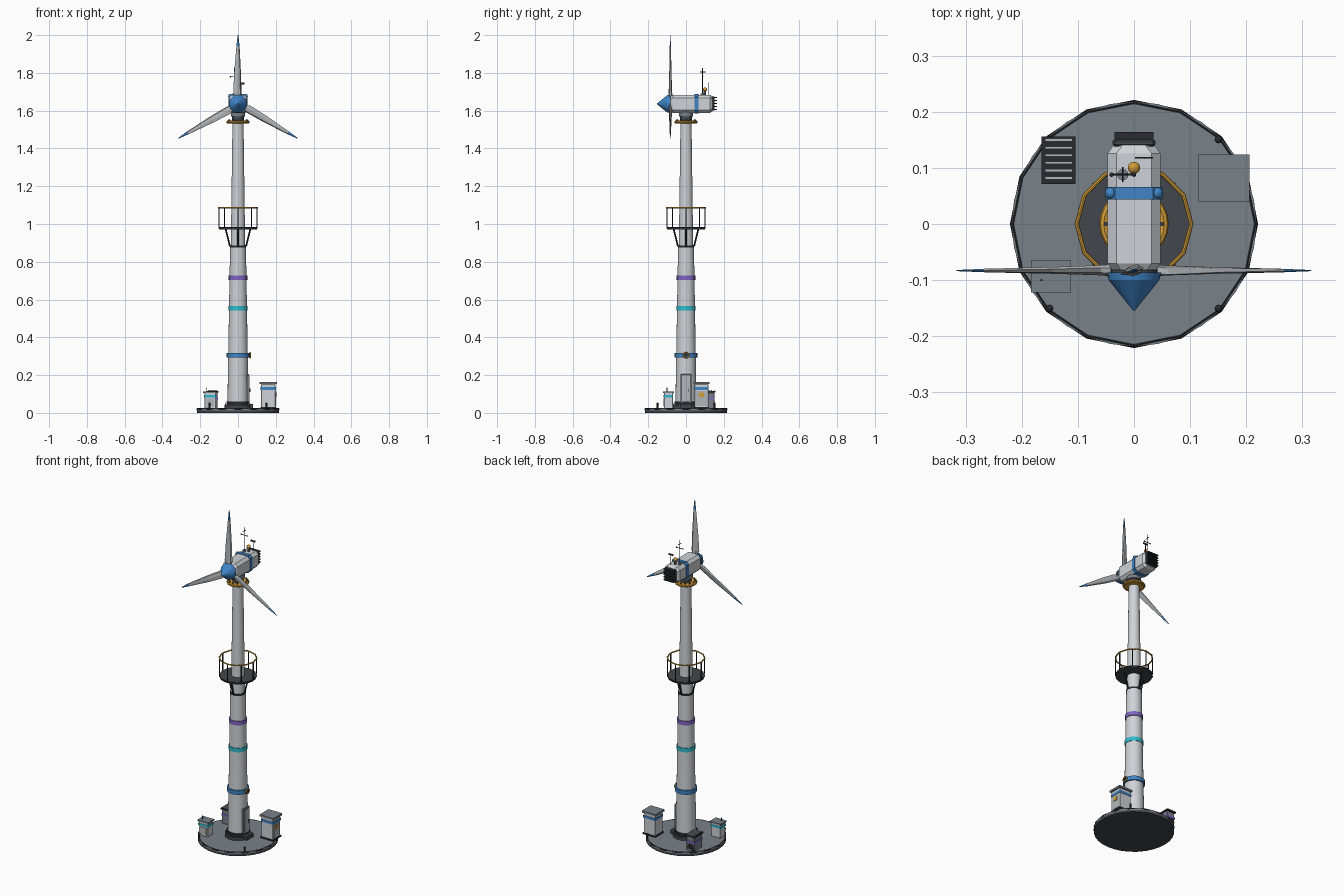
import bpy, bmesh
from math import sin, cos, pi, radians
from mathutils import Vector, Matrix

if "Cube" in bpy.data.objects:
    bpy.data.objects.remove(bpy.data.objects["Cube"])


def material(name, *rgb):
    m = bpy.data.materials.new(name)
    m.use_nodes = True
    m.diffuse_color = (*rgb, 1)
    m.node_tree.nodes["Principled BSDF"].inputs["Base Color"].default_value = (*rgb, 1)
    return m


WHITE = material("off white", .62, .65, .68)
PALE = material("pale grey", .45, .47, .49)
SLATE = material("slate grey", .19, .22, .25)
CHAR = material("charcoal", .055, .062, .07)
DARK = material("near black", .02, .023, .027)
BLUE = material("blue", .05, .23, .56)
YELLOW = material("amber", .65, .34, .04)
CYAN = material("cyan", .03, .5, .62)
PURPLE = material("violet", .22, .13, .55)
smooth = []


def finish(name, bm, mats, soft=False):
    bmesh.ops.recalc_face_normals(bm, faces=bm.faces)
    me = bpy.data.meshes.new(name)
    bm.to_mesh(me)
    bm.free()
    ob = bpy.data.objects.new(name, me)
    bpy.context.collection.objects.link(ob)
    for m in mats if isinstance(mats, list) else [mats]:
        me.materials.append(m)
    if soft:
        smooth.append(ob)
    return ob


def box(name, x, y, z, mat, bevel=0):
    """Box from three (low, high) ranges."""
    bm = bmesh.new()
    bmesh.ops.create_cube(bm, size=1)
    for v in bm.verts:
        v.co = [(a + b) / 2 + c * (b - a) for c, (a, b) in zip(v.co, (x, y, z))]
    if bevel:
        bmesh.ops.bevel(bm, geom=bm.edges[:], offset=bevel, segments=1, affect='EDGES')
    return finish(name, bm, mat)


def rod(name, a, b, r, mat, r2=None, n=8):
    """Cylinder or cone between two points."""
    a, b = Vector(a), Vector(b)
    turn = (b - a).to_track_quat('Z', 'Y').to_matrix().to_4x4()
    bm = bmesh.new()
    bmesh.ops.create_cone(bm, cap_ends=True, segments=n, radius1=r,
                          radius2=r if r2 is None else r2, depth=(b - a).length,
                          matrix=Matrix.Translation((a + b) / 2) @ turn)
    return finish(name, bm, mat, True)


def drum(name, z0, z1, r, mat, r2=None, n=24):
    return rod(name, (0, 0, z0), (0, 0, z1), r, mat, r2, n)


def ball(name, at, r, mat):
    bm = bmesh.new()
    bmesh.ops.create_uvsphere(bm, u_segments=12, v_segments=8, radius=r,
                              matrix=Matrix.Translation(at))
    return finish(name, bm, mat, True)


def loft(bm, rings):
    """Skin equal-length rings of points and cap both ends."""
    rows = [[bm.verts.new(p) for p in ring] for ring in rings]
    for a, b in zip(rows, rows[1:]):
        for i in range(len(a)):
            j = (i + 1) % len(a)
            bm.faces.new((a[i], a[j], b[j], b[i]))
    bm.faces.new(rows[0])
    bm.faces.new(rows[-1])


def ring(name, at, major, minor, mat, n=24, axis='Z'):
    bpy.ops.mesh.primitive_torus_add(major_radius=major, minor_radius=minor,
                                     major_segments=n, minor_segments=8, location=at)
    ob = bpy.context.object
    ob.name = name
    if axis == 'X':
        ob.rotation_euler.y = pi / 2
    ob.data.materials.append(mat)
    smooth.append(ob)


def polar(r, k, n, z, start=0):
    t = start + 2 * pi * k / n
    return (r * cos(t), r * sin(t), z)


# Foundation
drum("foundation_underside", 0, .012, .218, CHAR, n=32)
drum("foundation_deck", .012, .024, .218, SLATE, n=32)
ring("foundation_rim", (0, 0, .02), .216, .005, DARK, 16)
for k in range(4):
    x, y, z = polar(.213, k, 4, .024, pi / 4)
    rod("bollard", (x, y, z), (x, y, .045), .005, DARK)
    ball("bollard_cap", (x, y, .047), .007, DARK)

# Tower
drum("tower_foot", .024, .042, .072, CHAR)
drum("tower_flange", .042, .06, .062, DARK)
for k in range(12):
    x, y, z = polar(.067, k, 12, .042)
    rod("foot_bolt", (x, y, z), (x, y, .05), .003, SLATE, n=6)
drum("tower_lower", .05, .88, .056, WHITE, .042)
drum("tower_joint", .876, .886, .043, DARK)
drum("tower_upper", .88, 1.56, .038, WHITE, .029)
for name, z, r, m in (("blue_band", .305, .06, BLUE), ("cyan_band", .555, .051, CYAN),
                      ("violet_band", .715, .049, PURPLE)):
    drum(name, z - .012, z + .012, r, m)

# Tower door and hand wheel
box("tower_door", (.045, .059), (-.028, .028), (.05, .205), SLATE, .002)
box("door_panel", (.058, .061), (-.021, .021), (.06, .197), PALE)
box("door_handle", (.06, .065), (.012, .016), (.11, .13), DARK)
box("door_step", (.05, .08), (-.03, .03), (.024, .048), CHAR)
ring("hand_wheel", (.064, 0, .305), .014, .004, YELLOW, 12, 'X')
rod("wheel_hub", (.055, 0, .305), (.069, 0, .305), .006, DARK)

# Service platform
drum("platform_floor", .972, .984, .1, CHAR, n=24)
ring("platform_edge", (0, 0, .98), .1, .004, DARK, 12)
ring("hand_rail", (0, 0, 1.086), .102, .004, YELLOW, 12)
for k in range(8):
    rod("rail_post", polar(.101, k, 8, .98), polar(.101, k, 8, 1.086), .003, DARK, n=6)
for k in range(4):
    rod("platform_strut", polar(.043, k, 4, .882), polar(.066, k, 4, .976), .0045, DARK)

# Yaw bearing
drum("yaw_plate", 1.532, 1.546, .05, YELLOW)
ring("yaw_ring", (0, 0, 1.54), .054, .008, YELLOW)
drum("yaw_neck", 1.546, 1.575, .031, CHAR)
drum("yaw_collar", 1.57, 1.592, .038, SLATE)
for k in range(12):
    x, y, z = polar(.05, k, 12, 1.54)
    rod("yaw_bolt", (x, y, z), (x, y, 1.554), .004, CHAR, n=6)

# Nacelle and its strap
AXIS = 1.636


def octagon(y, w, h, c):
    pts = [(w, h - c), (w - c, h), (c - w, h), (-w, h - c),
           (-w, c - h), (c - w, -h), (w - c, -h), (w, c - h)]
    return [(x, y, AXIS + z) for x, z in pts]


bm = bmesh.new()
loft(bm, [octagon(y, w, h, .016) for y, w, h in
          ((-.082, .04, .04), (-.07, .047, .048), (.126, .047, .048), (.141, .036, .04))])
finish("nacelle", bm, WHITE)
bm = bmesh.new()
loft(bm, [octagon(y, .051, .052, .017) for y in (.044, .066)])
finish("nacelle_strap", bm, BLUE)
for s in (-1, 1):
    ball("strap_clamp", (s * .041, .055, AXIS + .041), .011, BLUE)

# Rear cooling grille
box("grille_body", (-.038, .038), (.138, .152), (AXIS - .036, AXIS + .04), CHAR, .004)
for k in range(5):
    z = AXIS - .03 + k * .016
    box("grille_slat", (-.035, .035), (.15, .164), (z - .003, z + .003), DARK)

# Spinner
HUB_Y = -.083
rod("spinner_ring", (0, -.09, AXIS), (0, -.072, AXIS), .042, CHAR, n=24)
rod("spinner_skirt", (0, -.1, AXIS), (0, -.086, AXIS), .045, BLUE, .048, 24)
rod("spinner_nose", (0, -.1, AXIS), (0, -.154, AXIS), .045, BLUE, .002, 24)

# Blades: distance out, left edge, right edge, half thickness, twist
SECTIONS = ((.03, -.012, .012, .01, 25), (.06, -.026, .018, .007, 16),
            (.16, -.021, .016, .005, 9), (.305, -.0085, .0085, .003, 3),
            (.364, -.002, .002, .001, 0))
for k in range(3):
    bm = bmesh.new()
    rings = []
    for d, a, b, t, tw in SECTIONS:
        twist = Matrix.Rotation(radians(tw), 4, 'Z')
        section = [(a, 0), (a * .3, -t), (b * .6, -t), (b, 0), (b * .6, t), (a * .3, t)]
        rings.append([twist @ Vector((x, y, d)) for x, y in section])
    loft(bm, rings)
    for f in bm.faces:
        f.material_index = int(f.calc_center_median().z > .31)
    bmesh.ops.transform(bm, verts=bm.verts, matrix=Matrix.Translation((0, HUB_Y, AXIS))
                        @ Matrix.Rotation(k * 2 * pi / 3, 4, 'Y'))
    finish("blade", bm, [PALE, BLUE])

# Roof instruments
TOP = AXIS + .047
rod("mast", (-.02, .088, TOP), (-.02, .088, 1.827), .0025, DARK, n=6)
rod("mast_base", (-.02, .088, TOP), (-.02, .088, TOP + .008), .01, SLATE, n=12)
rod("mast_arm_wide", (-.04, .088, 1.78), (0, .088, 1.78), .002, DARK, n=6)
rod("mast_arm_deep", (-.02, .075, 1.805), (-.02, .102, 1.805), .002, DARK, n=6)
for x in (-.04, 0):
    ball("wind_cup", (x, .088, 1.78), .004, DARK)
rod("lamp_base", (0, .1, TOP), (0, .1, TOP + .022), .007, CHAR, n=12)
ball("lamp", (0, .1, TOP + .029), .011, YELLOW)
rod("vane_post", (.018, .118, TOP - .004), (.018, .118, 1.745), .002, DARK, n=6)
box("vane", (.002, .034), (.117, .119), (1.738, 1.748), DARK)

# Tall switch cabinet
box("tall_cabinet", (.122, .198), (.046, .118), (.024, .152), WHITE, .002)
box("tall_cabinet_roof", (.115, .206), (.04, .124), (.152, .163), SLATE)
box("tall_cabinet_plinth", (.118, .202), (.042, .122), (.024, .032), DARK)
box("tall_cabinet_band", (.12, .2), (.044, .12), (.122, .137), BLUE)
box("tall_cabinet_door", (.196, .2), (.053, .111), (.036, .116), PALE)
box("warning_plate", (.199, .203), (.068, .094), (.085, .108), YELLOW)

# Small control cabinet
box("small_cabinet", (-.178, -.118), (-.117, -.07), (.024, .106), WHITE, .002)
box("small_cabinet_roof", (-.184, -.112), (-.122, -.064), (.106, .114), SLATE)
box("small_cabinet_band", (-.18, -.116), (-.119, -.068), (.082, .095), CYAN)
box("small_cabinet_door", (-.168, -.128), (-.12, -.116), (.034, .076), PALE)
rod("small_cabinet_aerial", (-.165, -.1, .11), (-.165, -.1, .135), .002, DARK, n=6)

# Cooling unit with slatted lid
box("cooling_unit", (-.16, -.108), (.076, .15), (.024, .108), SLATE, .002)
box("cooling_lid", (-.165, -.104), (.071, .156), (.108, .116), DARK)
box("cooling_stripe", (-.162, -.106), (.074, .152), (.07, .082), PURPLE)
for k in range(6):
    y = .082 + k * .0135
    box("cooling_slat", (-.159, -.11), (y - .0025, y + .0025), (.115, .121), PALE)
for k in range(4):
    z = .036 + k * .008
    box("cooling_vent", (-.15, -.118), (.149, .153), (z, z + .004), DARK)

# Smooth round parts, keeping edges crisp
bpy.ops.object.select_all(action='DESELECT')
for ob in smooth:
    ob.select_set(True)
bpy.context.view_layer.objects.active = smooth[0]
bpy.ops.object.shade_smooth_by_angle(angle=radians(35))
